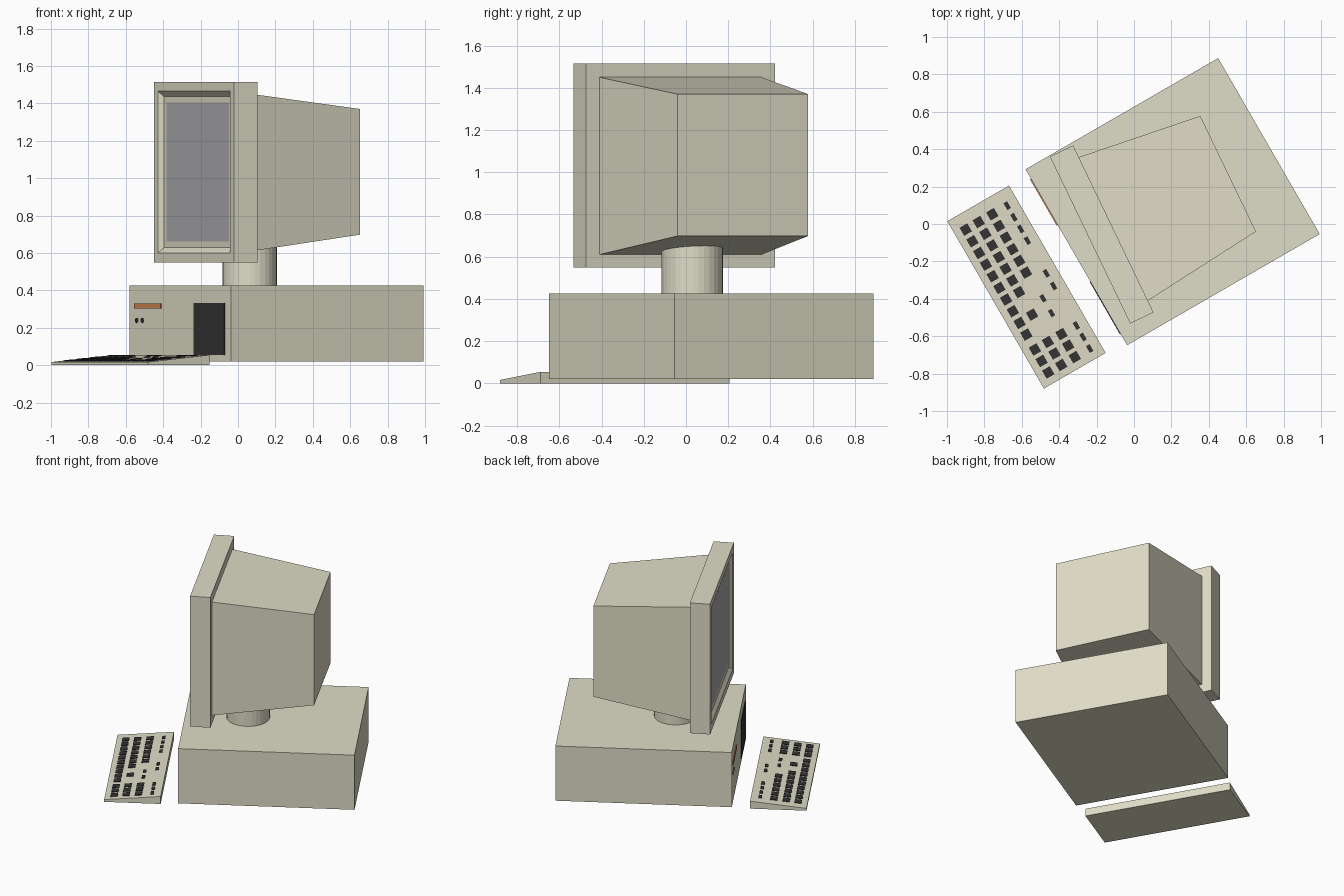
import bpy, bmesh
from math import radians, atan

if "Cube" in bpy.data.objects:
    bpy.data.objects.remove(bpy.data.objects["Cube"])

CASE_ROT = radians(-60)       # tower and keyboard heading
SCREEN_ROT = radians(-64.3)   # monitor swivelled slightly further


def material(name, rgb):
    m = bpy.data.materials.new(name)
    m.diffuse_color = (*rgb, 1)
    m.use_nodes = True
    m.node_tree.nodes["Principled BSDF"].inputs["Base Color"].default_value = m.diffuse_color
    return m


beige = material("beige_plastic", (0.74, 0.72, 0.57))
dark = material("dark_plastic", (0.035, 0.035, 0.035))
orange = material("orange_plastic", (0.62, 0.24, 0.09))
glass = material("screen_glass", (0.43, 0.43, 0.45))


def add(name, bm, mat, rot):
    bmesh.ops.recalc_face_normals(bm, faces=bm.faces)
    me = bpy.data.meshes.new(name)
    bm.to_mesh(me)
    bm.free()
    me.materials.append(mat)
    ob = bpy.data.objects.new(name, me)
    ob.rotation_euler.z = rot
    bpy.context.collection.objects.link(ob)
    return ob


def frustum(bm, front, back):
    """Six-sided block between two upright rectangles (y, x0, x1, z0, z1)."""
    rings = [[bm.verts.new(p) for p in
              ((x0, y, z0), (x1, y, z0), (x1, y, z1), (x0, y, z1))]
             for y, x0, x1, z0, z1 in (front, back)]
    a, b = rings
    front_face = bm.faces.new(a)
    bm.faces.new(b[::-1])
    for i in range(4):
        j = (i + 1) % 4
        bm.faces.new((a[i], b[i], b[j], a[j]))
    return front_face


def block(name, front, back, mat, rot):
    bm = bmesh.new()
    frustum(bm, front, back)
    return add(name, bm, mat, rot)


def box(name, x, y, z, mat, rot):
    return block(name, (y[0], *x, *z), (y[1], *x, *z), mat, rot)


# System case with its front details
box("system_case", (-.543, .543), (-.356, .833), (.02, .425), beige, CASE_ROT)
box("disk_slot", (-.485, -.2), (-.362, -.34), (.303, .33), orange, CASE_ROT)
box("vent_panel", (.15, .475), (-.36, -.34), (.055, .333), dark, CASE_ROT)
for i, x in enumerate((-.464, -.404)):
    bm = bmesh.new()
    bmesh.ops.create_cone(bm, cap_ends=True, segments=12, radius1=.013,
                          radius2=.013, depth=.02)
    for v in bm.verts:
        v.co = (v.co.x + x, v.co.z - .351, v.co.y + .24)
    add(f"front_button_{i + 1}", bm, dark, CASE_ROT)

# Swivel stand
bm = bmesh.new()
bmesh.ops.create_cone(bm, cap_ends=True, segments=32, radius1=.145,
                      radius2=.145, depth=.25)
bmesh.ops.translate(bm, verts=bm.verts, vec=(.0625, .03, .545))
add("swivel_stand", bm, beige, 0)

# Monitor bezel with sloped recess
bm = bmesh.new()
face = frustum(bm, (-.249, -.52, .471, .55, 1.515), (-.111, -.52, .471, .55, 1.515))
bmesh.ops.recalc_face_normals(bm, faces=bm.faces)
bmesh.ops.inset_individual(bm, faces=[face], thickness=.071)
bmesh.ops.inset_individual(bm, faces=[face], thickness=.04, depth=-.022)
add("monitor_bezel", bm, beige, SCREEN_ROT)
box("screen", (-.409, .36), (-.228, -.215), (.661, 1.404), glass, SCREEN_ROT)

# Tapered monitor housing
block("monitor_housing", (-.112, -.45, .402, .61, 1.45),
      (.57, -.367, .319, .698, 1.37), beige, SCREEN_ROT)

# Keyboard wedge
KF, KB, ZF, ZB = -.857, -.476, .017, .055
block("keyboard", (KF, -.512, .521, 0, ZF), (KB, -.512, .521, 0, ZB), beige, CASE_ROT)

# Keys: rows of (y, key width, key depth, x positions)
pad = [.316, .387, .458]


def run(n):
    return [-.424 + .072 * i for i in range(n)]


rows = [
    (-.794, .05, .048, run(10) + pad),
    (-.714, .05, .048, run(7) + [.147] + pad),
    (-.630, .05, .048, run(6) + pad),
    (-.620, .04, .022, [.101, .192]),
    (-.538, .042, .022, run(4) + [-.006, .072] + pad),
]
slope = (ZB - ZF) / (KB - KF)
bm = bmesh.new()
for y, w, d, xs in rows:
    for x in xs:
        ends = []
        for e in (y - d / 2, y + d / 2):
            top = ZF + (e - KF) * slope
            ends.append((e, x - w / 2, x + w / 2, top - .004, top + .005))
        frustum(bm, *ends)
add("keyboard_keys", bm, dark, CASE_ROT)
